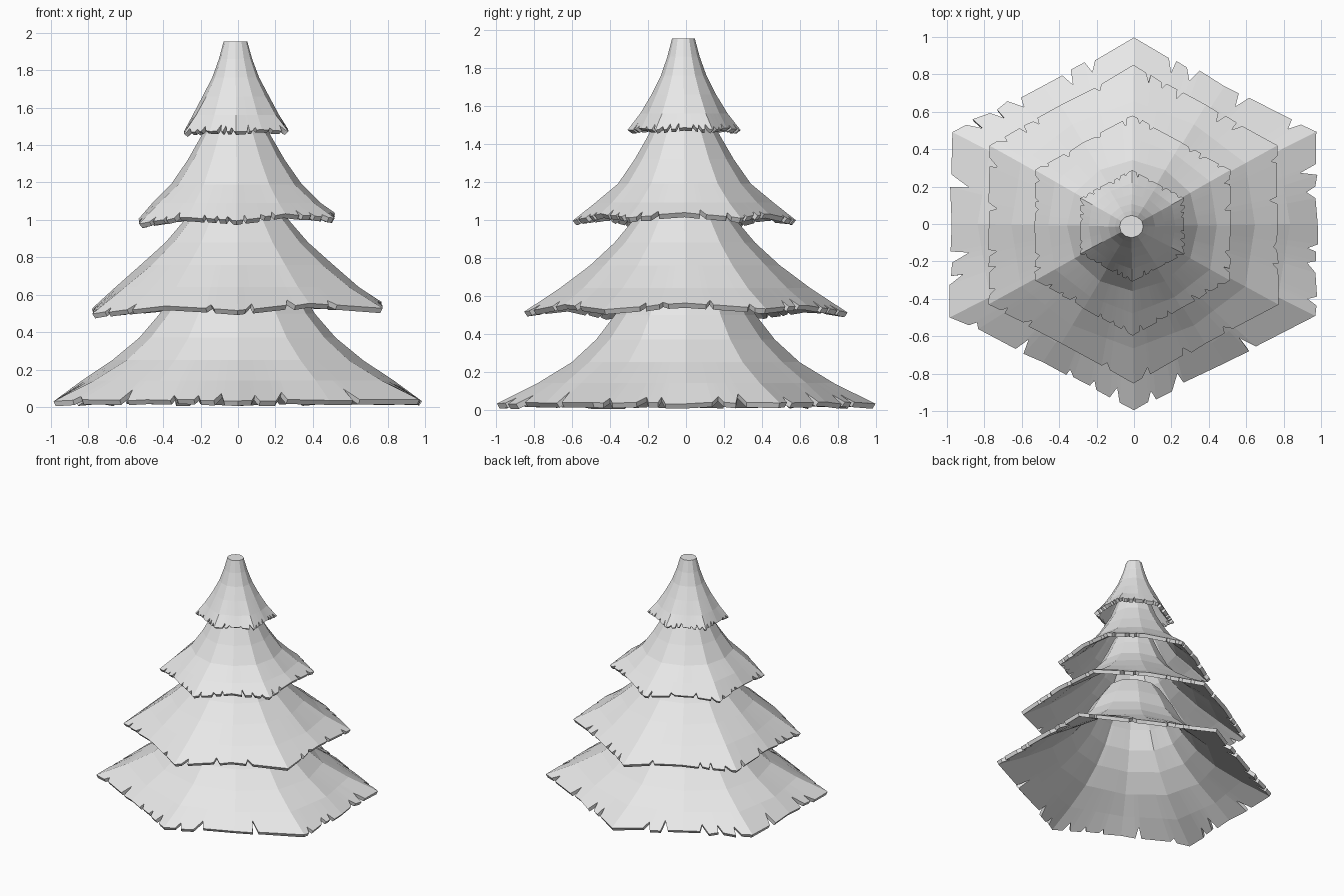
import bpy, bmesh, math, random
from mathutils import Vector

if "Cube" in bpy.data.objects:
    bpy.data.objects.remove(bpy.data.objects["Cube"])
rng = random.Random(4)

grey = bpy.data.materials.new("plain grey")
grey.use_nodes = True
colour = (0.8, 0.8, 0.8, 1)
grey.diffuse_color = colour
grey.node_tree.nodes["Principled BSDF"].inputs["Base Color"].default_value = colour


def ring_point(side, t, radius, z, roundness, stretch):
    """Point on a six-sided ring whose side middles bulge with roundness."""
    a = Vector((math.cos(math.radians(60 * side - 30)), math.sin(math.radians(60 * side - 30))))
    b = Vector((math.cos(math.radians(60 * side + 30)), math.sin(math.radians(60 * side + 30))))
    mid = (a + b) / 2
    mid = mid.lerp(mid.normalized(), roundness)
    p = a.lerp(mid, t * 2) if t < 0.5 else mid.lerp(b, t * 2 - 1)
    return Vector((p.x * radius * stretch - 0.007 * z, p.y * radius - 0.007 * z, z))


def build_tier(name, profile, stretch, tilt, droop, depth, width):
    """Hollow flared skirt with V-shaped nicks cut into its rim."""
    columns = []  # side, position along side, how far the nick rises
    for side in range(6):
        columns += [(side, 0, 0), (side, 0.5, 0)]
        for spot in (0.1, 0.25, 0.38, 0.66, 0.79, 0.91):
            if rng.random() < 0.2:
                continue
            c = spot + rng.uniform(-0.02, 0.02)
            w = width * rng.uniform(0.5, 1)
            columns += [(side, c - w, 0), (side, c + rng.uniform(-w, w) * 0.6, rng.uniform(0.4, 1)),
                        (side, c + w, 0)]
    columns.sort()
    bm = bmesh.new()
    rings = []
    for level, (radius, z) in enumerate(profile):
        ring = []
        for side, t, nick in columns:
            roundness = (0, 0.55, 0.85)[min(level, 2)]
            p = ring_point(side, t, radius, z, roundness, stretch)
            if level == 0:
                p.z += tilt * p.x - droop * abs(2 * t - 1)
                above = ring_point(side, t, *profile[1], 0.55, stretch)
                slope = (above - p).normalized()
                p += slope * (nick * depth + rng.uniform(-0.1, 0.1) * depth)
            ring.append(bm.verts.new(p))
        rings.append(ring)
    n = len(columns)
    for low, high in zip(rings, rings[1:]):
        for i in range(n):
            j = (i + 1) % n
            bm.faces.new((low[i], low[j], high[j], high[i]))
    bm.faces.new(rings[-1])
    mesh = bpy.data.meshes.new(name)
    bm.to_mesh(mesh)
    bm.free()
    mesh.materials.append(grey)
    obj = bpy.data.objects.new(name, mesh)
    bpy.context.collection.objects.link(obj)
    shell = obj.modifiers.new("shell", "SOLIDIFY")
    shell.thickness = 0.03
    shell.offset = -1


# Tiers from the ground up: (corner radius, height) from rim to top
build_tier("bottom_tier", [(0.99, 0.035), (0.78, 0.14), (0.6, 0.25), (0.47, 0.37),
                           (0.37, 0.5), (0.3, 0.64), (0.2, 0.8)], 1.14, 0, 0, 0.11, 0.035)
build_tier("lower_middle_tier", [(0.85, 0.545), (0.66, 0.64), (0.5, 0.76), (0.37, 0.88),
                                 (0.27, 1.0), (0.2, 1.14), (0.15, 1.26)], 1.05, 0.02, 0.03, 0.06, 0.03)
build_tier("upper_middle_tier", [(0.59, 1.025), (0.47, 1.09), (0.35, 1.19), (0.26, 1.32),
                                 (0.18, 1.46), (0.13, 1.6), (0.09, 1.7)], 1.02, 0.03, 0.03, 0.05, 0.035)
build_tier("top_tier", [(0.3, 1.48), (0.23, 1.56), (0.17, 1.66), (0.12, 1.76),
                        (0.085, 1.86), (0.06, 1.955)], 1.07, 0.02, 0.01, 0.04, 0.05)
